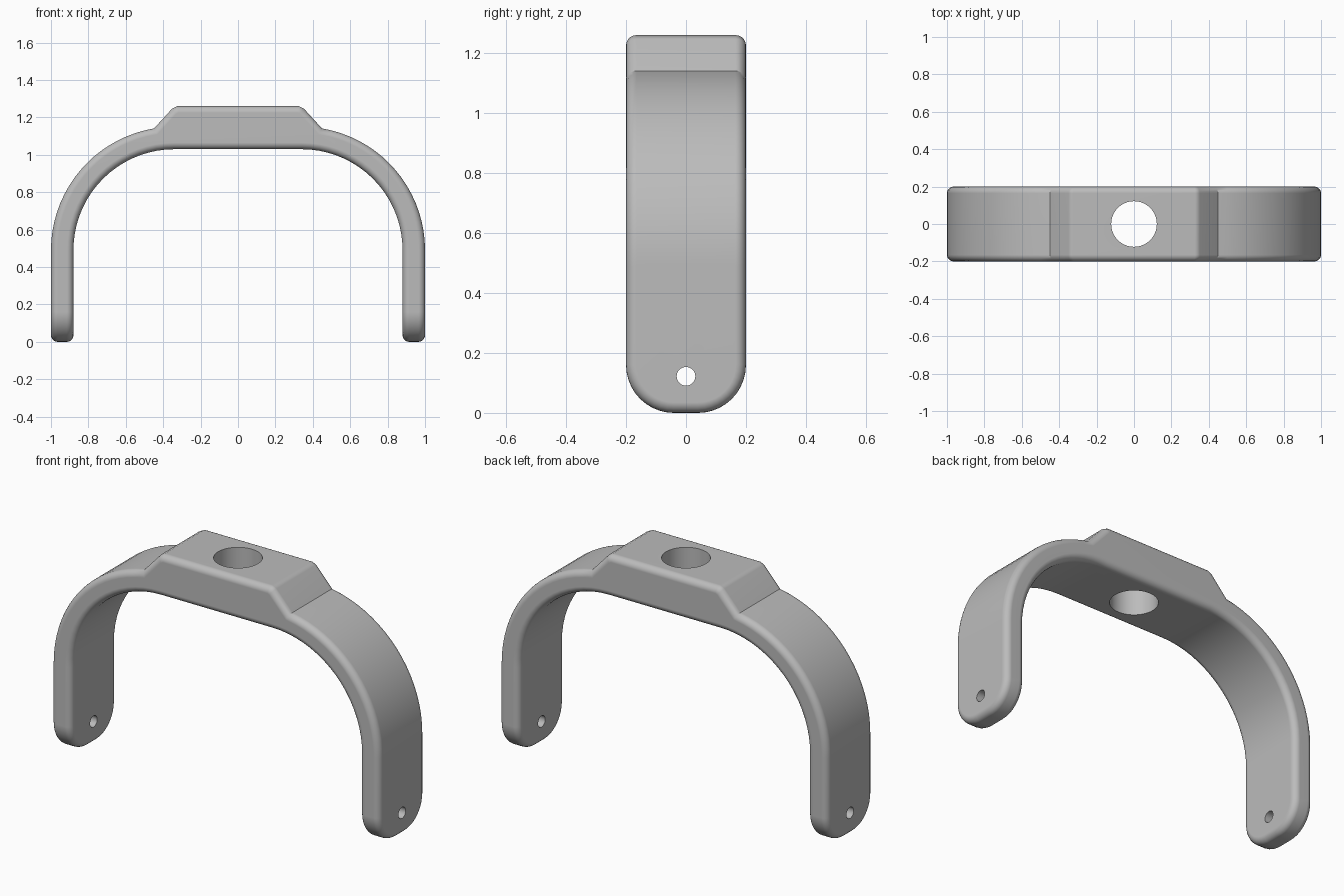
import bpy, bmesh
from math import sin, cos, radians, pi

cube = bpy.data.objects.get("Cube")
if cube:
    bpy.data.objects.remove(cube, do_unlink=True)

HALF_DEPTH = 0.2
ARC_X, ARC_Z = 0.34, 0.49
R_IN, R_OUT = 0.54, 0.66
STEPS = 18

grey = bpy.data.materials.new("satin_grey")
grey.use_nodes = True
grey.diffuse_color = (0.5, 0.5, 0.5, 1)
grey.node_tree.nodes["Principled BSDF"].inputs["Base Color"].default_value = (0.5, 0.5, 0.5, 1)


def arc(radius, start, end):
    """Points on the shoulder arc, angles in degrees."""
    angles = [radians(start + (end - start) * i / STEPS) for i in range(STEPS + 1)]
    return [(ARC_X + radius * cos(a), ARC_Z + radius * sin(a)) for a in angles]


def cutter(name, radius, length, location, rotation):
    bpy.ops.mesh.primitive_cylinder_add(vertices=48, radius=radius, depth=length,
                                        location=location, rotation=rotation)
    obj = bpy.context.object
    obj.name = name
    obj.hide_render = True
    return obj


# Half outline of the arch, with the raised mounting pad on top
half = [(ARC_X + R_IN, 0), (ARC_X + R_OUT, 0)]
outer = arc(R_OUT, 0, 80.5)
pad = [(0.352, 1.247), (0.326, 1.26)]
inner = arc(R_IN, 90, 0)
right_top = [half[1]] + outer + pad
right_under = inner + [half[0]]
mirror = lambda pts: [(-x, z) for x, z in reversed(pts)]
outline = right_top + mirror(right_top) + mirror(right_under) + right_under

# Extrude the outline into a solid strap
bm = bmesh.new()
face = bm.faces.new([bm.verts.new((x, -HALF_DEPTH, z)) for x, z in outline])
result = bmesh.ops.extrude_face_region(bm, geom=[face])
moved = [g for g in result["geom"] if isinstance(g, bmesh.types.BMVert)]
bmesh.ops.translate(bm, verts=moved, vec=(0, 2 * HALF_DEPTH, 0))
bmesh.ops.recalc_face_normals(bm, faces=bm.faces)

# Round the leg ends
ends = [e for e in bm.edges
        if all(v.co.z < 0.001 for v in e.verts)
        and abs(e.verts[0].co.y - e.verts[1].co.y) < 0.001]
bmesh.ops.bevel(bm, geom=ends, offset=0.16, segments=10, profile=0.5,
                affect='EDGES', clamp_overlap=False)

# Soften the rims all round
bm.normal_update()
rims = [e for e in bm.edges if e.calc_face_angle(0) > radians(60)]
bmesh.ops.bevel(bm, geom=rims, offset=0.035, segments=5, profile=0.5,
                affect='EDGES', clamp_overlap=False)

mesh = bpy.data.meshes.new("bracket")
bm.to_mesh(mesh)
bm.free()
bracket = bpy.data.objects.new("bracket", mesh)
bpy.context.collection.objects.link(bracket)
mesh.materials.append(grey)

# Drill the centre hole and the pivot holes through both legs
holes = [cutter("centre_hole_cutter", 0.122, 0.6, (0, 0, 1.15), (0, 0, 0)),
         cutter("pivot_hole_cutter", 0.031, 2.4, (0, 0, 0.122), (0, pi / 2, 0))]
bpy.ops.object.select_all(action='DESELECT')
bracket.select_set(True)
bpy.context.view_layer.objects.active = bracket
for hole in holes:
    mod = bracket.modifiers.new("hole", 'BOOLEAN')
    mod.operation = 'DIFFERENCE'
    mod.solver = 'EXACT'
    mod.object = hole
    bpy.ops.object.modifier_apply(modifier=mod.name)
    bpy.data.objects.remove(hole, do_unlink=True)

# Smooth shading with crisp hole rims and flat faces
bpy.ops.object.shade_smooth_by_angle(angle=radians(30))
weighted = bracket.modifiers.new("weighted_normals", 'WEIGHTED_NORMAL')
weighted.keep_sharp = True
